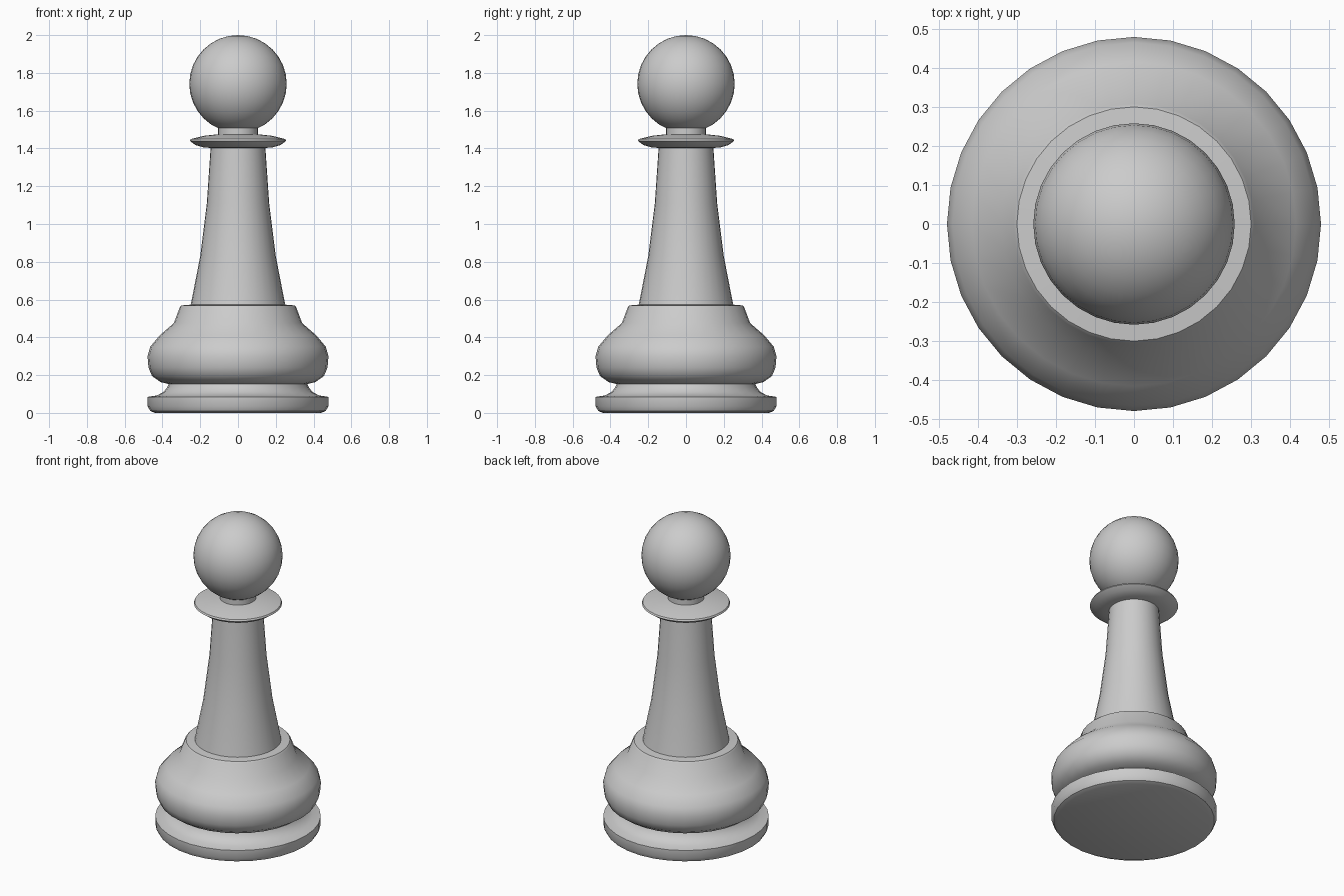
import bpy, bmesh
from math import sin, cos, pi, radians

if "Cube" in bpy.data.objects:
    bpy.data.objects.remove(bpy.data.objects["Cube"])

SIDES = 32


def finish(obj):
    bpy.ops.object.select_all(action='DESELECT')
    obj.select_set(True)
    bpy.context.view_layer.objects.active = obj
    bpy.ops.object.shade_smooth_by_angle(angle=radians(40))


def lathe(name, profile):
    """Revolve (radius, height) points around z and cap both ends."""
    bm = bmesh.new()
    rings = [[bm.verts.new((r * cos(2 * pi * i / SIDES), r * sin(2 * pi * i / SIDES), z))
              for i in range(SIDES)] for r, z in profile]
    for low, high in zip(rings, rings[1:]):
        for i in range(SIDES):
            j = (i + 1) % SIDES
            bm.faces.new((low[i], low[j], high[j], high[i]))
    bm.faces.new(rings[0][::-1])
    bm.faces.new(rings[-1])
    mesh = bpy.data.meshes.new(name)
    bm.to_mesh(mesh)
    bm.free()
    obj = bpy.data.objects.new(name, mesh)
    bpy.context.collection.objects.link(obj)
    finish(obj)
    return obj


# Turned body: foot, groove, bulge, ledge, stem, collar and neck
lathe("body", [
    (0.44, 0.0), (0.465, 0.01), (0.478, 0.035), (0.478, 0.085),   # foot
    (0.43, 0.092), (0.395, 0.11), (0.375, 0.135), (0.367, 0.153),  # groove
    (0.41, 0.163), (0.455, 0.195), (0.474, 0.24), (0.479, 0.30),   # bulge
    (0.465, 0.35), (0.415, 0.41), (0.34, 0.475),
    (0.308, 0.56), (0.30, 0.569), (0.25, 0.573),                   # ledge
    (0.20, 0.83), (0.165, 1.11), (0.145, 1.403),                   # stem
    (0.18, 1.405), (0.225, 1.418), (0.255, 1.44),                  # collar
    (0.25, 1.45), (0.18, 1.467), (0.105, 1.475),
    (0.105, 1.53),                                                 # neck
])

# Round head
bpy.ops.mesh.primitive_uv_sphere_add(segments=SIDES, ring_count=16,
                                     radius=0.258, location=(0, 0, 1.742))
head = bpy.context.object
head.name = "head"
finish(head)
